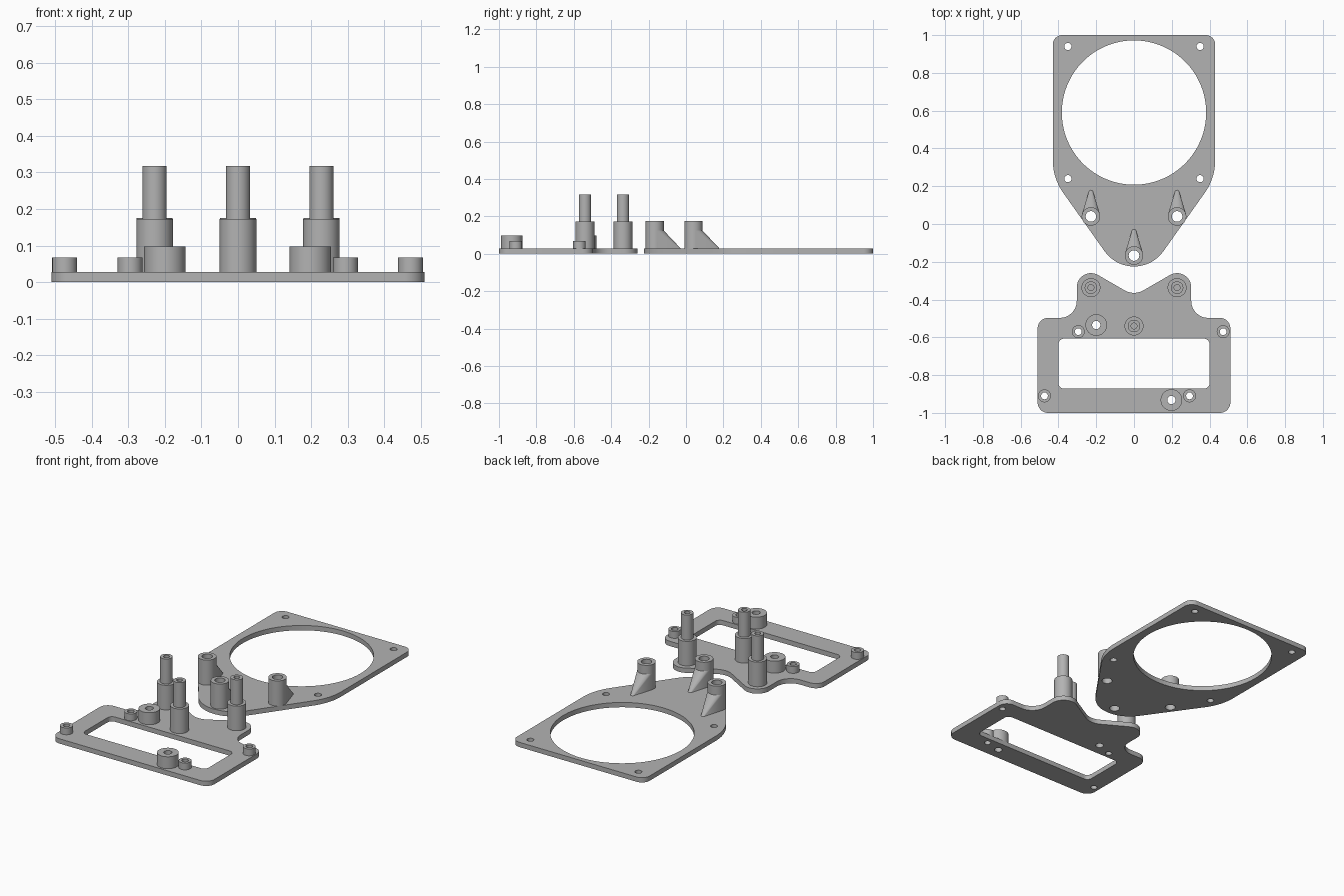
import bpy, bmesh
from math import sin, cos, tan, pi
from mathutils import Vector

cube = bpy.data.objects.get("Cube")
if cube:
    bpy.data.objects.remove(cube, do_unlink=True)

grey = bpy.data.materials.new("plain grey")
grey.use_nodes = True
grey.diffuse_color = (0.45, 0.45, 0.45, 1)
grey.node_tree.nodes["Principled BSDF"].inputs["Base Color"].default_value = (0.45, 0.45, 0.45, 1)

PLATE = 0.028      # plate thickness
parts = []


def circle(x, y, r, n=48):
    return [(x + r * cos(2 * pi * i / n), y + r * sin(2 * pi * i / n)) for i in range(n)]


def rounded(corners, steps=12):
    """Closed outline from (x, y, fillet radius) corners."""
    out = []
    for i, (x, y, r) in enumerate(corners):
        p = Vector((x, y))
        a = (Vector(corners[i - 1][:2]) - p).normalized()
        b = (Vector(corners[(i + 1) % len(corners)][:2]) - p).normalized()
        half = a.angle(b) / 2
        centre = p + (a + b).normalized() * (r / sin(half))
        start = p + a * (r / tan(half)) - centre
        sweep = start.angle_signed(p + b * (r / tan(half)) - centre)
        for k in range(steps + 1):
            t = -sweep * k / steps
            out.append((centre.x + start.x * cos(t) - start.y * sin(t),
                        centre.y + start.x * sin(t) + start.y * cos(t)))
    return out


def mirrored(half):
    """Complete an outline listed from top to bottom on the +x side."""
    return half + [(-x, y, r) for x, y, r in reversed(half) if x > 0]


def finish(name, bm):
    bmesh.ops.remove_doubles(bm, verts=bm.verts, dist=0.00005)
    bmesh.ops.recalc_face_normals(bm, faces=bm.faces)
    mesh = bpy.data.meshes.new(name)
    bm.to_mesh(mesh)
    bm.free()
    mesh.materials.append(grey)
    obj = bpy.data.objects.new(name, mesh)
    bpy.context.collection.objects.link(obj)
    parts.append(obj)
    return obj


def slab(name, loops, z0, z1):
    """Extrude an outline with holes between two heights."""
    curve = bpy.data.curves.new(name, "CURVE")
    curve.dimensions = "2D"
    curve.fill_mode = "BOTH"
    curve.extrude = (z1 - z0) / 2
    for loop in loops:
        spline = curve.splines.new("POLY")
        spline.points.add(len(loop) - 1)
        for point, (x, y) in zip(spline.points, loop):
            point.co = (x, y, 0, 1)
        spline.use_cyclic_u = True
    temp = bpy.data.objects.new(name + " outline", curve)
    bpy.context.collection.objects.link(temp)
    graph = bpy.context.evaluated_depsgraph_get()
    mesh = bpy.data.meshes.new_from_object(temp.evaluated_get(graph))
    bm = bmesh.new()
    bm.from_mesh(mesh)
    bmesh.ops.translate(bm, verts=bm.verts, vec=(0, 0, (z0 + z1) / 2))
    bpy.data.objects.remove(temp, do_unlink=True)
    bpy.data.meshes.remove(mesh)
    return finish(name, bm)


# Ring plate with a large opening, corner holes and guide holes
guides = [(-0.228, 0.04), (0.228, 0.04), (0, -0.167)]
outline = mirrored([(0.43, 1, 0.05), (0.43, 0.243, 0.3), (0, -0.364, 0.19)])
holes = [circle(0, 0.59, 0.382, 128)]
holes += [circle(x, y, 0.019, 32) for x in (-0.35, 0.35) for y in (0.24, 0.94)]
holes += [circle(x, y, 0.028) for x, y in guides]
slab("ring_plate", [rounded(outline)] + holes, 0, PLATE)

# Hollow guides, each with a tapered rear buttress
for i, (x, y) in enumerate(guides):
    slab(f"guide_tube_{i + 1}", [circle(x, y, 0.049), circle(x, y, 0.028)], 0.123, 0.175)
    bm = bmesh.new()
    for z in (PLATE, 0.123):
        for px, py in circle(x, y, 0.049):
            bm.verts.new((px, py, z))
    for px, py in circle(x, y + 0.127, 0.012, 16):
        bm.verts.new((px, py, PLATE))
    hull = bmesh.ops.convex_hull(bm, input=bm.verts)
    spare = set(hull["geom_interior"] + hull["geom_unused"])
    bmesh.ops.delete(bm, geom=[v for v in spare if isinstance(v, bmesh.types.BMVert)], context="VERTS")
    base = finish(f"guide_buttress_{i + 1}", bm)
    cutter = slab("bore_cutter", [circle(x, y, 0.028)], 0, 0.2)
    parts.remove(cutter)
    bore = base.modifiers.new("bore", "BOOLEAN")
    bore.operation = "DIFFERENCE"
    bore.solver = "EXACT"
    bore.object = cutter
    graph = bpy.context.evaluated_depsgraph_get()
    base.data = bpy.data.meshes.new_from_object(base.evaluated_get(graph))
    base.modifiers.clear()
    bpy.data.objects.remove(cutter, do_unlink=True)

# Mounting plate with a window and two raised shoulders
small = [(-0.295, -0.57), (0.472, -0.57), (-0.474, -0.91), (0.294, -0.91)]
large = [(-0.2, -0.535), (0.198, -0.932)]
outline = mirrored([(0, -0.38, 0.1), (0.303, -0.205, 0.075), (0.303, -0.497, 0.09),
                    (0.51, -0.497, 0.055), (0.51, -1, 0.055)])
window = [(0.4, -0.607, 0.03), (0.4, -0.872, 0.03), (-0.4, -0.872, 0.03), (-0.4, -0.607, 0.03)]
holes = [circle(x, y, 0.018, 32) for x, y in small] + [circle(x, y, 0.022, 32) for x, y in large]
slab("mounting_plate", [rounded(outline), rounded(window)] + holes, 0, PLATE)

# Short and tall spacers
for kind, places, outer, inner, top in (("short", small, 0.034, 0.018, 0.068),
                                        ("tall", large, 0.057, 0.022, 0.098)):
    for i, (x, y) in enumerate(places):
        slab(f"{kind}_spacer_{i + 1}", [circle(x, y, outer), circle(x, y, inner, 32)], PLATE, top)

# Stepped posts with a blind bore in the upper stage
for i, (x, y) in enumerate([(-0.228, -0.337), (0.228, -0.337), (0, -0.54)]):
    slab(f"post_base_{i + 1}", [circle(x, y, 0.05)], PLATE, 0.172)
    slab(f"post_pin_{i + 1}", [circle(x, y, 0.033), circle(x, y, 0.016, 32)], 0.172, 0.318)

# Smooth round walls, keep rims sharp
bpy.ops.object.select_all(action="DESELECT")
for obj in parts:
    obj.select_set(True)
bpy.context.view_layer.objects.active = parts[0]
bpy.ops.object.shade_smooth_by_angle(angle=pi / 6)
